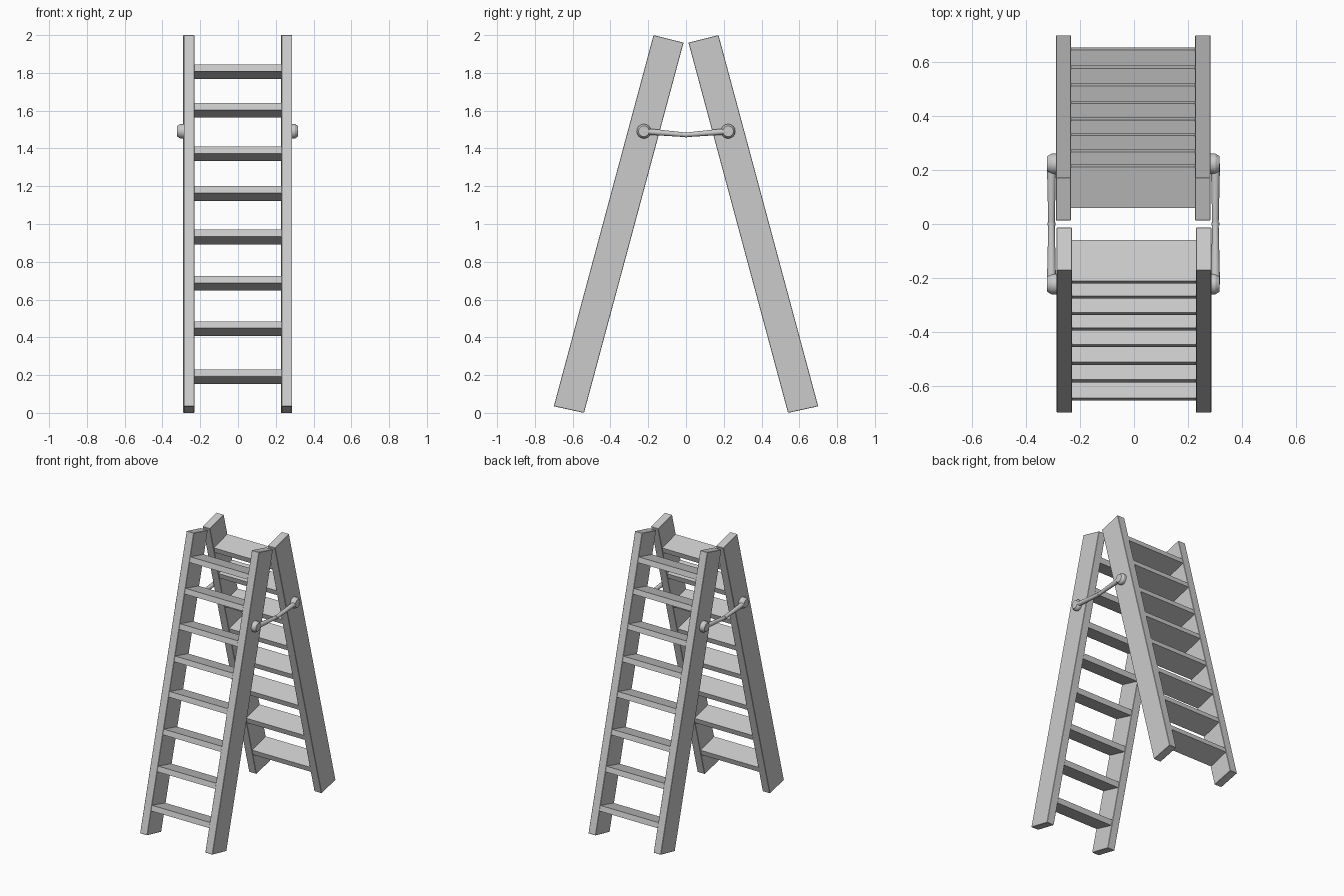
import bpy, bmesh, math
from mathutils import Vector

if "Cube" in bpy.data.objects:
    bpy.data.objects.remove(bpy.data.objects["Cube"])

def prism(name, profile, x0, x1, bevel=0.0):
    """Extrude a (y, z) outline along x."""
    bm = bmesh.new()
    f = bm.faces.new([bm.verts.new((x0, y, z)) for y, z in profile])
    r = bmesh.ops.extrude_face_region(bm, geom=[f])
    bmesh.ops.translate(bm, vec=(x1 - x0, 0, 0),
                        verts=[v for v in r['geom'] if isinstance(v, bmesh.types.BMVert)])
    bmesh.ops.recalc_face_normals(bm, faces=bm.faces)
    me = bpy.data.meshes.new(name)
    bm.to_mesh(me)
    bm.free()
    ob = bpy.data.objects.new(name, me)
    bpy.context.collection.objects.link(ob)
    if bevel:
        m = ob.modifiers.new("soft_edges", 'BEVEL')
        m.width, m.segments = bevel, 1
    return ob

def rod(name, a, b, r1, r2, sides=20):
    """Tapered cylinder from a to b."""
    a, b = Vector(a), Vector(b)
    d = b - a
    bpy.ops.mesh.primitive_cone_add(vertices=sides, radius1=r1, radius2=r2, depth=d.length,
                                    location=(a + b) / 2,
                                    rotation=d.to_track_quat('Z', 'Y').to_euler())
    ob = bpy.context.object
    ob.name = name
    bpy.ops.object.shade_smooth_by_angle(angle=math.radians(35))
    return ob

RAIL = [(-0.70, 0.035), (-0.54, 0.0), (-0.013, 1.96), (-0.172, 2.0)]
STEP_TOPS = [0.23, 0.485, 0.725, 0.97, 1.20, 1.41, 1.64, 1.845]
ux, uz = Vector((0.528, 1.965)).normalized()      # direction up the rail

# Two leaning ladders, mirrored front to back
for side, s, dx in (("front", 1, 0.0), ("back", -1, -0.003)):
    for lr, x0, x1 in (("left", -0.287, -0.23), ("right", 0.23, 0.287)):
        prism(f"{side}_rail_{lr}", [(s * y, z) for y, z in RAIL], x0 + dx, x1 + dx, 0.002)
    # Steps set square to the rails
    for i, z in enumerate(STEP_TOPS):
        y = -0.70 + (z - 0.035) * 0.528 / 1.965 + 0.002
        w, t = 0.157, 0.038
        p = [(y, z), (y + w * uz, z - w * ux),
             (y + w * uz - t * ux, z - w * ux - t * uz), (y - t * ux, z - t * uz)]
        prism(f"{side}_step_{i + 1}", [(s * a, b) for a, b in p], -0.232 + dx, 0.232 + dx)

# Folding braces with pivot knobs
for lr, sx in (("left", -1), ("right", 1)):
    off = -0.002
    X = lambda v: sx * v + off
    for fb, sy in (("front", -1), ("back", 1)):
        y, z = sy * 0.223, 1.491
        rod(f"{fb}_knob_base_{lr}", (X(0.28), y, z), (X(0.304), y, z), 0.038, 0.038, 24)
        rod(f"{fb}_knob_cap_{lr}", (X(0.304), y, z), (X(0.32), y, z), 0.038, 0.028, 24)
        rod(f"{fb}_brace_{lr}", (X(0.304), y, z), (X(0.304), 0, 1.472), 0.017, 0.012)
    rod(f"brace_joint_{lr}", (X(0.304), -0.006, 1.472), (X(0.304), 0.006, 1.472), 0.0145, 0.0145)
